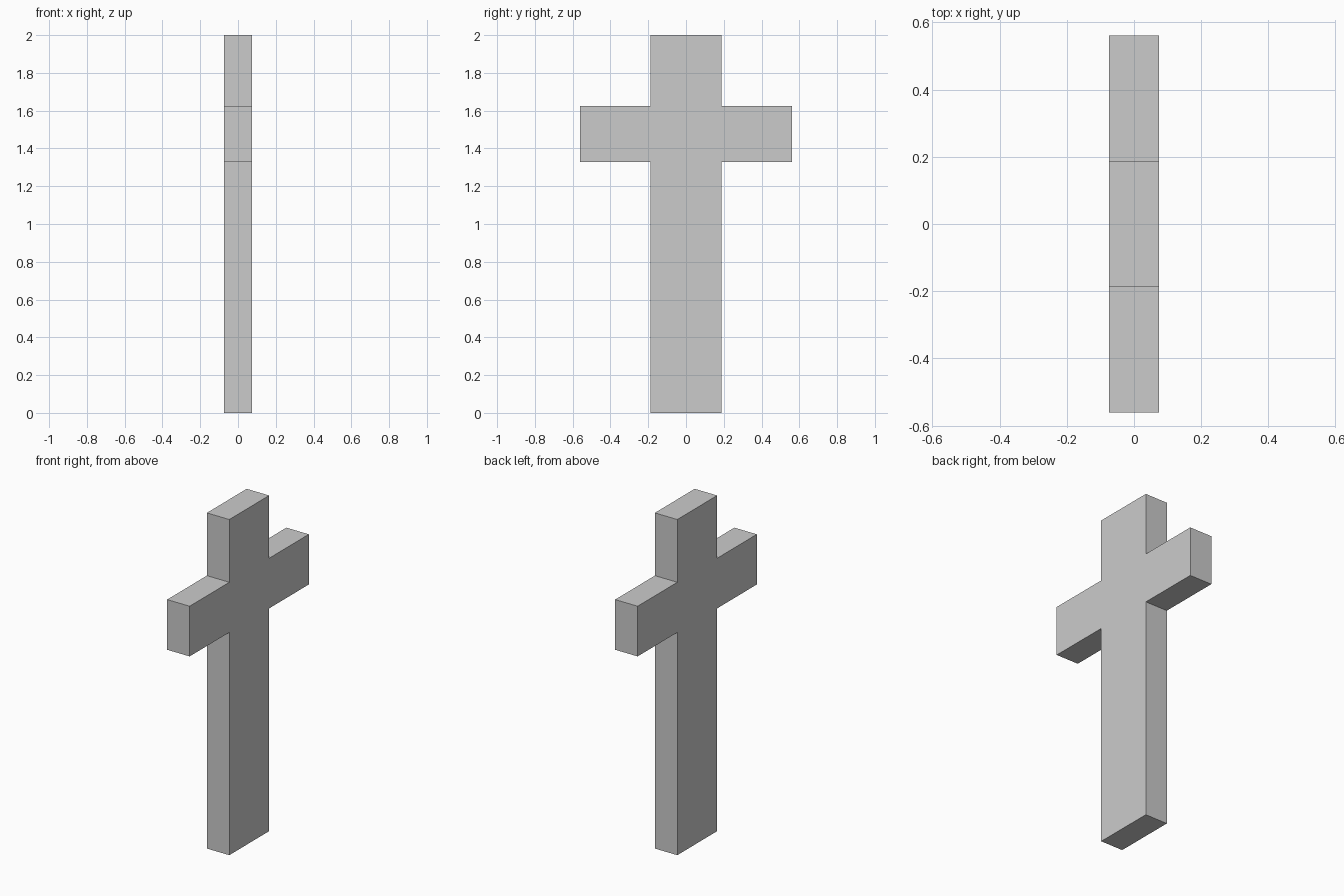
import bpy, bmesh

if "Cube" in bpy.data.objects:
    bpy.data.objects.remove(bpy.data.objects["Cube"])

THICK = 0.148              # depth along x
STEM, ARM = 0.1875, 0.561  # half widths along y
ARM_LOW, ARM_HIGH, TOP = 1.327, 1.626, 2.0

# Half outline (y, z), mirrored into the full cross profile
half = [(STEM, 0), (STEM, ARM_LOW), (ARM, ARM_LOW),
        (ARM, ARM_HIGH), (STEM, ARM_HIGH), (STEM, TOP)]
outline = half + [(-y, z) for y, z in reversed(half)]

# Extrude the profile through its thickness
bm = bmesh.new()
face = bm.faces.new([bm.verts.new((-THICK / 2, y, z)) for y, z in outline])
ext = bmesh.ops.extrude_face_region(bm, geom=[face], use_keep_orig=True)
moved = [g for g in ext["geom"] if isinstance(g, bmesh.types.BMVert)]
bmesh.ops.translate(bm, verts=moved, vec=(THICK, 0, 0))
bmesh.ops.recalc_face_normals(bm, faces=bm.faces)

mesh = bpy.data.meshes.new("cross")
bm.to_mesh(mesh)
bm.free()
bpy.context.collection.objects.link(bpy.data.objects.new("cross", mesh))
